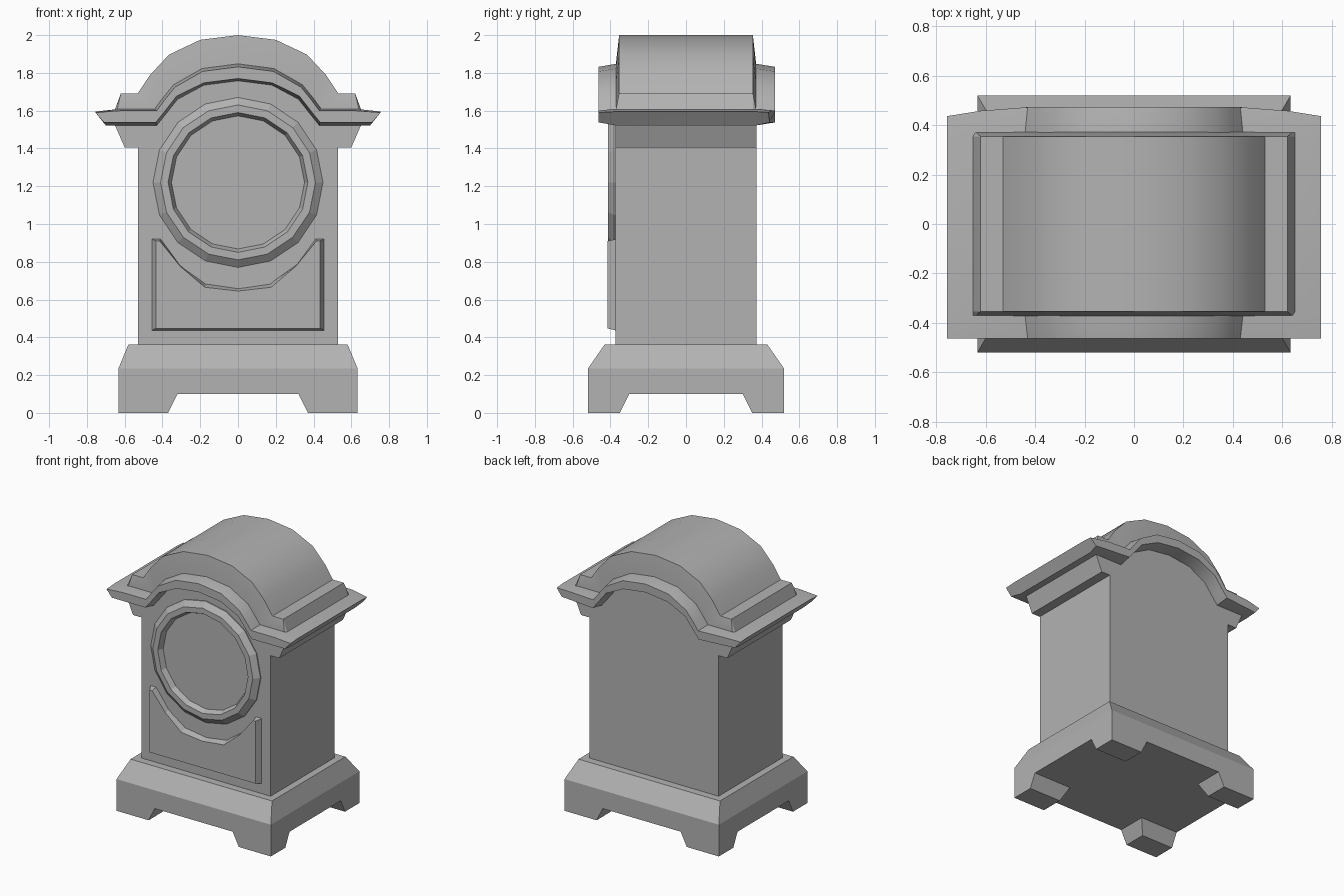
import bpy, bmesh
from math import sin, cos, pi, radians

if "Cube" in bpy.data.objects:
    bpy.data.objects.remove(bpy.data.objects["Cube"])

grey = bpy.data.materials.new("dark_grey")
grey.diffuse_color = (.45, .45, .45, 1)
grey.use_nodes = True
grey.node_tree.nodes["Principled BSDF"].inputs["Base Color"].default_value = grey.diffuse_color


def loft(name, rings, capped=True, closed=False):
    """Skin a list of matching point loops into one mesh object."""
    bm = bmesh.new()
    loops = [[bm.verts.new(p) for p in ring] for ring in rings]
    pairs = list(zip(loops, loops[1:]))
    if closed:
        pairs.append((loops[-1], loops[0]))
    n = len(loops[0])
    for a, b in pairs:
        for i in range(n):
            j = (i + 1) % n
            bm.faces.new((a[i], a[j], b[j], b[i]))
    if capped:
        bm.faces.new(loops[0])
        bm.faces.new(loops[-1])
    bmesh.ops.recalc_face_normals(bm, faces=bm.faces)
    mesh = bpy.data.meshes.new(name)
    bm.to_mesh(mesh)
    bm.free()
    mesh.materials.append(grey)
    obj = bpy.data.objects.new(name, mesh)
    bpy.context.collection.objects.link(obj)
    return obj


def smooth(obj):
    bpy.ops.object.select_all(action='DESELECT')
    obj.select_set(True)
    bpy.context.view_layer.objects.active = obj
    bpy.ops.object.shade_smooth_by_angle(angle=radians(29))


def rect(x0, x1, y0, y1, z):
    return [(x0, y0, z), (x1, y0, z), (x1, y1, z), (x0, y1, z)]


def sym(half):
    """Complete a right-hand half profile across x = 0."""
    return half + [(-x, z) for x, z in reversed(half) if x > 0]


def at_y(profile, y):
    return [(x, y, z) for x, z in profile]


# Plinth with sloped shoulder
loft("plinth", [rect(-x, x, -y, y, z) for x, y, z in
                ((.633, .519, .1), (.633, .519, .235), (.58, .43, .363))])

# Four corner feet
feet = loft("feet", [rect(.37, .633, .35, .519, 0), rect(.32, .633, .30, .519, .1)])
mirror = feet.modifiers.new("Mirror", 'MIRROR')
mirror.use_axis = (True, True, False)

# Case with side mouldings and arched head
case = sym([(0, 1.81), (.185, 1.785), (.33, 1.7), (.435, 1.57), (.66, 1.57),
            (.65, 1.52), (.60, 1.405), (.529, 1.405), (.529, .35), (0, .35)])
loft("case", [at_y(case, -.373), at_y(case, .373)])

# Arched cornice, its edge narrower than its root
root = sym([(0, 1.848), (.19, 1.823), (.34, 1.738), (.40, 1.665), (.44, 1.61),
            (.62, 1.61), (.755, 1.595), (.70, 1.522), (.43, 1.522),
            (.385, 1.578), (.32, 1.66), (.18, 1.735), (0, 1.758)])
edge = sym([(0, 1.832), (.187, 1.808), (.333, 1.725), (.39, 1.655), (.43, 1.6),
            (.62, 1.6), (.755, 1.59), (.71, 1.538), (.435, 1.538),
            (.39, 1.594), (.325, 1.677), (.182, 1.747), (0, 1.77)])
back = [(x, .472 - .16 * max(0, abs(x) - .53), z) for x, z in edge]
smooth(loft("cornice", [at_y(edge, -.463), at_y(root, -.372), at_y(root, .372), back]))

# Barrel roof with sloped end faces
outer = sym([(0, 2), (.2, 1.975), (.365, 1.897), (.465, 1.79), (.53, 1.692),
             (.62, 1.692), (.652, 1.605), (0, 1.58)])
inner = sym([(0, 1.85), (.185, 1.825), (.325, 1.745), (.40, 1.665), (.44, 1.61),
             (.64, 1.607), (.652, 1.6), (0, 1.58)])
smooth(loft("roof", [at_y(inner, -.371), at_y(outer, -.354),
                     at_y(outer, .354), at_y(inner, .371)]))

# Dial bezel, 16-sided
bezel = [(.45, -.368), (.45, -.38), (.41, -.412), (.37, -.412), (.35, -.368)]
loft("dial_bezel", [[(r * sin(i * pi / 8), y, 1.22 + r * cos(i * pi / 8))
                     for i in range(16)] for r, y in bezel], capped=False, closed=True)

# Raised lower panel with scooped top
foot = sym([(0, .66), (.17, .685), (.31, .785), (.41, .922), (.459, .922),
            (.459, .435), (0, .435)])
face = sym([(0, .645), (.175, .665), (.305, .775), (.415, .91), (.435, .91),
            (.435, .447), (0, .447)])
loft("front_panel", [at_y(foot, -.365), at_y(face, -.415)])
